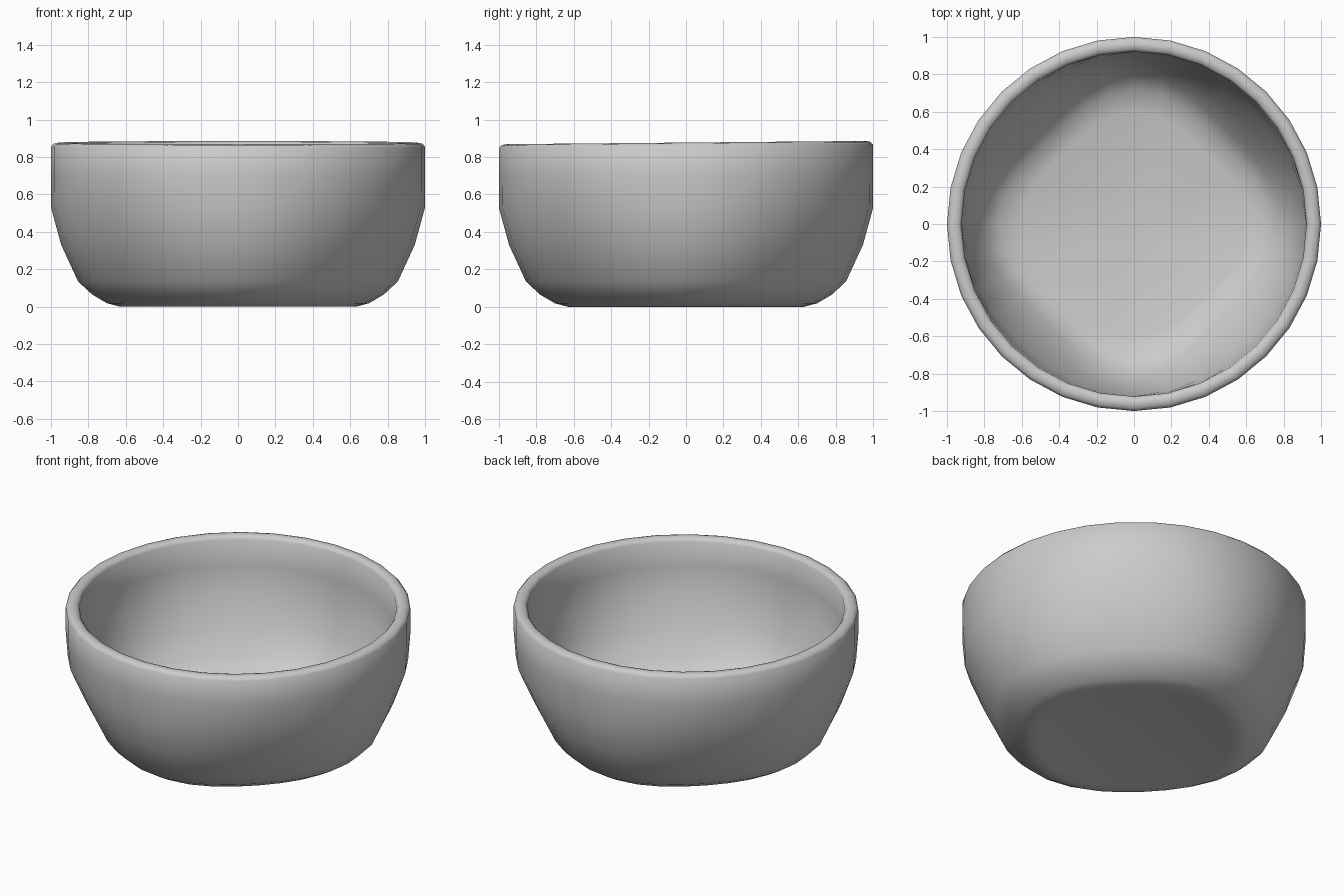
import bpy
import bmesh
import math

if "Cube" in bpy.data.objects:
    bpy.data.objects.remove(bpy.data.objects["Cube"])

SIDES = 32

# Half cross-section (radius, height, squeeze on the diagonals):
# underside, outer wall, rim, inner wall, floor
PROFILE = [
    (0.0, 0.012, 0), (0.59, 0.008, 0.05), (0.63, 0.0, 0.05), (0.70, 0.018, 0.06),
    (0.78, 0.065, 0.06), (0.855, 0.135, 0.06), (0.945, 0.33, 0.05),
    (1.0, 0.53, 0.015), (1.0, 0.70, 0), (1.0, 0.855, 0),
    (0.985, 0.872, 0), (0.96, 0.877, 0), (0.935, 0.872, 0), (0.922, 0.855, 0),
    (0.922, 0.70, 0.01), (0.915, 0.54, 0.035), (0.87, 0.35, 0.09), (0.80, 0.20, 0.12),
    (0.72, 0.135, 0.12), (0.60, 0.105, 0.10), (0.0, 0.09, 0),
]


def lathe(name, profile, sides):
    bm = bmesh.new()
    rings = []
    for r, z, squeeze in profile:
        if r == 0:
            rings.append([bm.verts.new((0, 0, z))] * sides)
            continue
        ring = []
        for i in range(sides):
            a = 2 * math.pi * i / sides
            # The lower body is slightly narrower on the diagonals
            rr = r * (1 - squeeze * (1 - math.cos(4 * a)) / 2)
            y = rr * math.sin(a)
            # The rim leans up very slightly toward the back
            lean = 0.009 * y if z > 0.8 else 0
            ring.append(bm.verts.new((rr * math.cos(a), y, z + lean)))
        rings.append(ring)
    for lo, hi in zip(rings, rings[1:]):
        for i in range(sides):
            j = (i + 1) % sides
            corners = list(dict.fromkeys((lo[i], lo[j], hi[j], hi[i])))
            bm.faces.new(corners)
    bmesh.ops.recalc_face_normals(bm, faces=bm.faces)
    mesh = bpy.data.meshes.new(name)
    bm.to_mesh(mesh)
    bm.free()
    obj = bpy.data.objects.new(name, mesh)
    bpy.context.collection.objects.link(obj)
    return obj


# Bowl body, smooth shaded
bowl = lathe("bowl", PROFILE, SIDES)
bpy.context.view_layer.objects.active = bowl
bowl.select_set(True)
bpy.ops.object.shade_smooth_by_angle(angle=math.radians(60))
